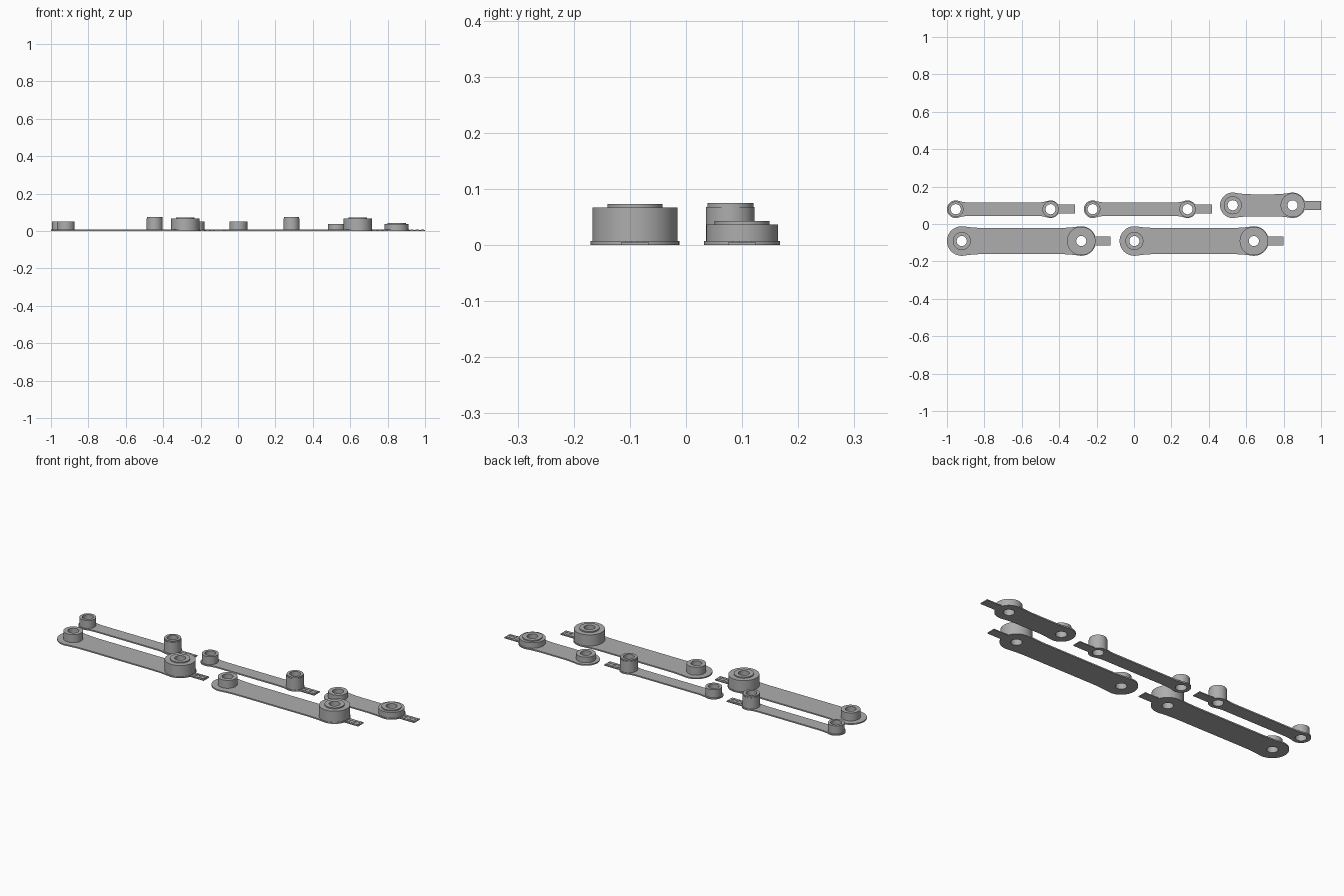
import bpy
from math import sin, cos, pi, sqrt, atan2

cube = bpy.data.objects.get("Cube")
if cube:
    bpy.data.objects.remove(cube)

grey = bpy.data.materials.new("plain grey")
grey.use_nodes = True
grey.diffuse_color = (0.42, 0.42, 0.42, 1)
grey.node_tree.nodes["Principled BSDF"].inputs["Base Color"].default_value = (0.42, 0.42, 0.42, 1)

HOLE = 0.027
BASE = 0.007
SEGMENTS = 48


def finish(obj):
    obj.data.materials.clear()
    obj.data.materials.append(grey)
    bpy.ops.object.select_all(action='DESELECT')
    obj.select_set(True)
    bpy.context.view_layer.objects.active = obj
    bpy.ops.object.shade_smooth_by_angle()


def new_mesh(name, verts, faces):
    mesh = bpy.data.meshes.new(name)
    mesh.from_pydata(verts, [], faces)
    obj = bpy.data.objects.new(name, mesh)
    bpy.context.collection.objects.link(obj)
    finish(obj)


def ring(x, y, r):
    return [(x + r * cos(2 * pi * i / SEGMENTS), y + r * sin(2 * pi * i / SEGMENTS))
            for i in range(SEGMENTS)]


def boss(name, x, y, profile):
    """Closed radius/height profile turned around a vertical axis."""
    n = len(profile)
    verts = [(px, py, z) for r, z in profile for px, py in ring(x, y, r)]
    faces = []
    for k in range(n):
        a, b = k * SEGMENTS, (k + 1) % n * SEGMENTS
        for i in range(SEGMENTS):
            j = (i + 1) % SEGMENTS
            faces.append((a + i, a + j, b + j, b + i))
    new_mesh(name, verts, faces)


def quarter(half_len, r, w):
    """Outline from the end tip, round the end, through a fillet to the arm."""
    dx = 1.5 * r
    fillet = (dx * dx / (r - w) - r - w) / 2
    cx, cy = half_len - dx, w + fillet
    end = atan2(cy, -dx)
    pts = [(half_len + r * cos(end * i / 24), r * sin(end * i / 24)) for i in range(25)]
    start = end - pi
    for i in range(1, 9):
        a = start + (-pi / 2 - start) * i / 8
        pts.append((cx + fillet * cos(a), cy + fillet * sin(a)))
    return pts


def plate(name, x0, x1, y, r, w):
    """Dog-bone plate with a hole at each end."""
    q = quarter((x1 - x0) / 2, r, w)
    half = q + [(-px, py) for px, py in reversed(q)]
    half += [(px, -py) for px, py in reversed(half[1:-1])]
    mid = (x0 + x1) / 2
    outline = [(mid + px, y + py) for px, py in half]
    curve = bpy.data.curves.new(name, 'CURVE')
    curve.dimensions = '2D'
    curve.fill_mode = 'BOTH'
    curve.extrude = BASE / 2
    for loop in (outline, ring(x0, y, HOLE), ring(x1, y, HOLE)):
        spline = curve.splines.new('POLY')
        spline.points.add(len(loop) - 1)
        for p, (px, py) in zip(spline.points, loop):
            p.co = (px, py, 0, 1)
        spline.use_cyclic_u = True
    obj = bpy.data.objects.new(name, curve)
    obj.location.z = BASE / 2
    bpy.context.collection.objects.link(obj)
    bpy.ops.object.select_all(action='DESELECT')
    obj.select_set(True)
    bpy.context.view_layer.objects.active = obj
    bpy.ops.object.convert(target='MESH')
    finish(bpy.context.view_layer.objects.active)


def box(name, x0, x1, y0, y1, z0, z1):
    verts = [(x, y, z) for z in (z0, z1) for x, y in ((x0, y0), (x1, y0), (x1, y1), (x0, y1))]
    faces = [(3, 2, 1, 0), (4, 5, 6, 7)]
    faces += [(i, (i + 1) % 4, (i + 1) % 4 + 4, i + 4) for i in range(4)]
    new_mesh(name, verts, faces)


def link(name, x0, x1, y, r, w, low, tall, collar, tip):
    plate(name + "_plate", x0, x1, y, r, w)
    # Plain low boss at one end, stepped tall boss at the other
    lr, lz = low
    boss(name + "_low_boss", x0, y, [(HOLE, BASE), (lr, BASE), (lr, lz), (HOLE, lz)])
    (tr, tz), (cr, cz) = tall, collar
    boss(name + "_tall_boss", x1, y,
         [(HOLE, BASE), (tr, BASE), (tr, tz), (cr, tz), (cr, cz), (HOLE, cz)])
    # End tab with two rows of small raised pads
    root = x1 + r
    box(name + "_tab", root - 0.015, tip, y - 0.024, y + 0.024, 0, 0.005)
    step = (tip - root) / 3
    for i in range(3):
        for side in (-1, 1):
            px, py = root + (i + 0.5) * step, y + side * 0.011
            box(name + "_tab_pad", px - step * 0.3, px + step * 0.3,
                py - 0.006, py + 0.006, 0.005, 0.007)


for i in range(2):
    s = i * 0.923
    link("wide_link", -0.921 + s, -0.282 + s, -0.091, 0.079, 0.07,
         (0.048, 0.05), (0.076, 0.067), (0.049, 0.073), -0.125 + s)
    s = i * 0.732
    link("slim_link", -0.953 + s, -0.446 + s, 0.079, 0.047, 0.036,
         (0.041, 0.05), (0.0435, 0.068), (0.041, 0.075), -0.315 + s)
link("short_link", 0.528, 0.848, 0.1, 0.068, 0.059,
     (0.048, 0.037), (0.064, 0.037), (0.049, 0.043), 1.0)
